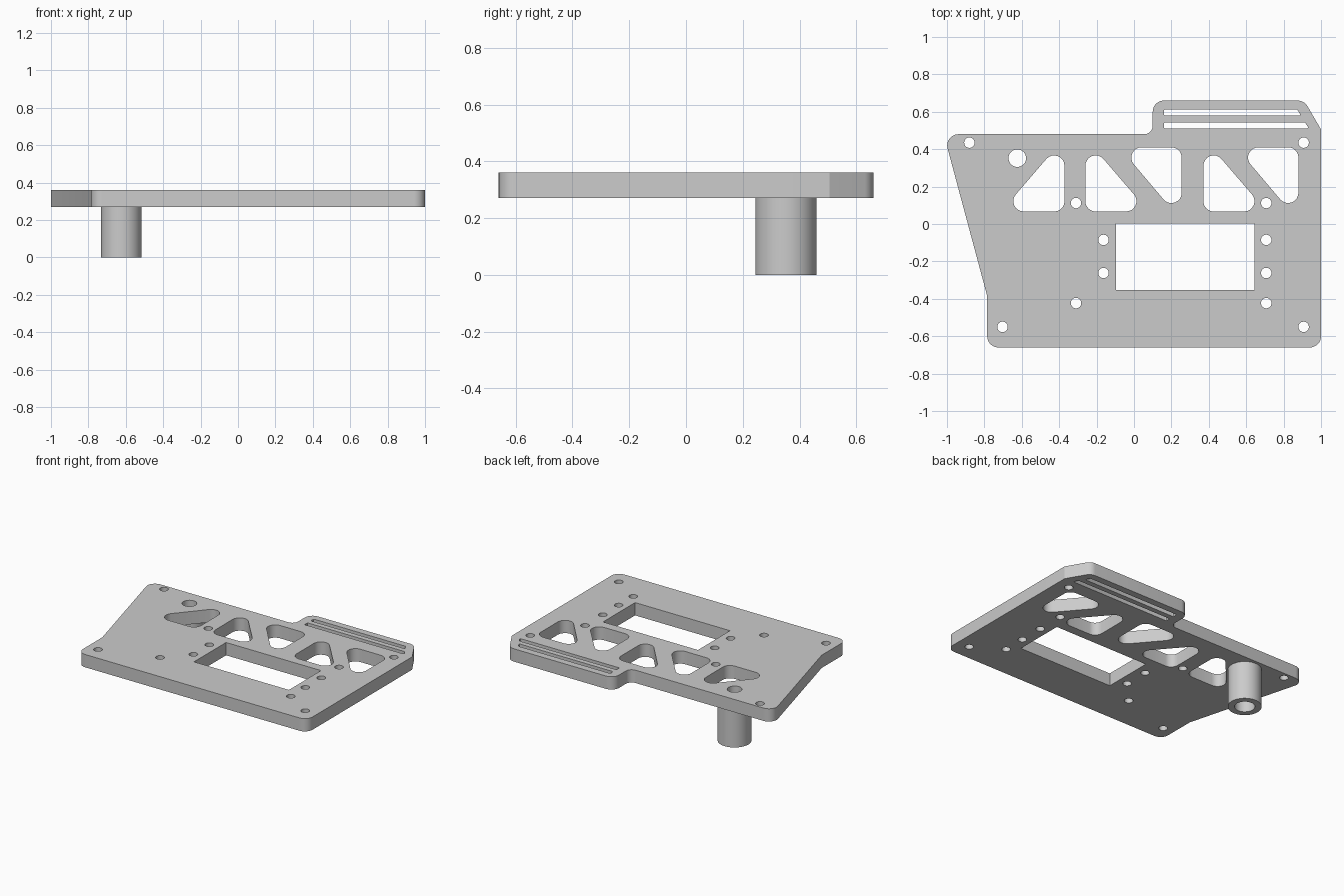
import bpy, bmesh
from math import cos, sin, pi, tan
from mathutils import Vector

old = bpy.data.objects.get("Cube")
if old:
    bpy.data.objects.remove(old, do_unlink=True)

grey = bpy.data.materials.new("plain grey")
grey.use_nodes = True
colour = (0.6, 0.6, 0.6, 1)
grey.diffuse_color = colour
grey.node_tree.nodes["Principled BSDF"].inputs["Base Color"].default_value = colour


def circle(x, y, r, n=32):
    return [(x + r * cos(2 * pi * i / n), y + r * sin(2 * pi * i / n)) for i in range(n)]


def rounded(corners, steps=8):
    """Polygon from (x, y, fillet radius) corners."""
    out = []
    for i, (x, y, r) in enumerate(corners):
        p = Vector((x, y))
        if r == 0:
            out.append((x, y))
            continue
        a = (Vector(corners[i - 1][:2]) - p).normalized()
        b = (Vector(corners[(i + 1) % len(corners)][:2]) - p).normalized()
        half = a.angle(b) / 2
        centre = p + (a + b).normalized() * (r / sin(half))
        start = p + a * (r / tan(half)) - centre
        end = p + b * (r / tan(half)) - centre
        sweep = pi - 2 * half
        for k in range(steps + 1):
            t = k / steps
            v = (start * sin((1 - t) * sweep) + end * sin(t * sweep)) / sin(sweep)
            out.append(tuple(centre + v))
    return out


def extruded(name, loops, z0, z1):
    """Solid slab from an outer loop followed by hole loops."""
    curve = bpy.data.curves.new(name, 'CURVE')
    curve.dimensions = '2D'
    curve.fill_mode = 'BOTH'
    curve.extrude = (z1 - z0) / 2
    for loop in loops:
        s = curve.splines.new('POLY')
        s.points.add(len(loop) - 1)
        for pt, (x, y) in zip(s.points, loop):
            pt.co = (x, y, 0, 1)
        s.use_cyclic_u = True
    ob = bpy.data.objects.new(name, curve)
    bpy.context.collection.objects.link(ob)
    ob.location.z = (z0 + z1) / 2
    bpy.ops.object.select_all(action='DESELECT')
    ob.select_set(True)
    bpy.context.view_layer.objects.active = ob
    bpy.ops.object.convert(target='MESH')
    ob = bpy.context.view_layer.objects.active
    bm = bmesh.new()
    bm.from_mesh(ob.data)
    bmesh.ops.remove_doubles(bm, verts=bm.verts, dist=0.0001)
    bmesh.ops.recalc_face_normals(bm, faces=bm.faces)
    bm.to_mesh(ob.data)
    bm.free()
    ob.data.materials.clear()
    ob.data.materials.append(grey)
    bpy.ops.object.shade_smooth_by_angle()
    return ob


# Plate outline with the raised rear tab
R = 0.06
loops = [rounded([
    (-1.017, 0.48, R), (-0.785, -0.385, 0), (-0.785, -0.66, R), (1, -0.66, R),
    (1, 0.505, 0), (0.91, 0.66, R), (0.1, 0.66, R), (0.1, 0.48, 0.045)])]

# Triangular lightening windows: square corner, then signed width and height
for x, y, w, h in [(-0.372, 0.067, -0.338, 0.393), (-0.26, 0.067, 0.338, 0.393),
                   (0.255, 0.41, -0.333, -0.393), (0.371, 0.067, 0.338, 0.393),
                   (0.879, 0.41, -0.333, -0.393)]:
    loops.append(rounded([(x, y, 0.055), (x + w, y, 0.055), (x, y + h, 0.055)]))

# Two narrow strap slots in the tab
for top, right in [(0.612, 0.873), (0.543, 0.915)]:
    loops.append(rounded([(0.16, top, 0.008), (right, top, 0.008),
                          (right + 0.02, top - 0.033, 0.006), (0.16, top - 0.033, 0.008)], 3))

# Rectangular cutout
loops.append([(-0.095, 0.003), (0.643, 0.003), (0.643, -0.353), (-0.095, -0.353)])

# Screw holes
holes = [(-0.88, 0.435), (0.907, 0.435), (-0.703, -0.55), (0.907, -0.55), (-0.31, 0.112), (-0.31, -0.423)]
holes += [(0.707, y) for y in (0.112, -0.085, -0.262, -0.423)]
holes += [(-0.163, y) for y in (-0.085, -0.262)]
loops += [circle(x, y, 0.028, 24) for x, y in holes]

# Post bore continues through the plate
POST = (-0.624, 0.352)
loops.append(circle(*POST, 0.047))
extruded("mounting_plate", loops, 0.27, 0.36)

# Hollow post under the plate
extruded("hollow_post", [circle(*POST, 0.108, 48), circle(*POST, 0.065, 48)], 0, 0.27)
